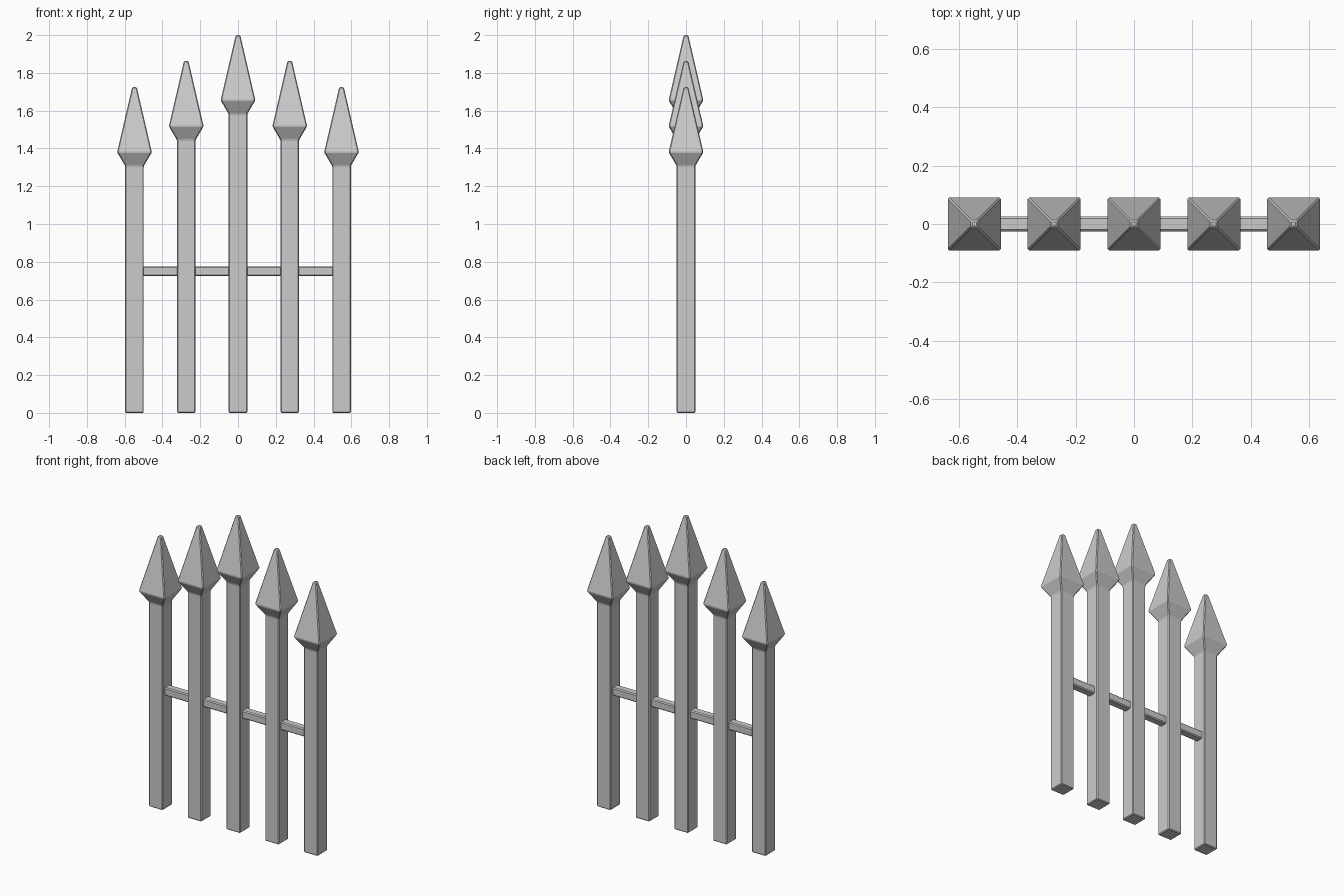
import bpy, bmesh

if "Cube" in bpy.data.objects:
    bpy.data.objects.remove(bpy.data.objects["Cube"])


def finish(bm, name, width):
    bmesh.ops.recalc_face_normals(bm, faces=bm.faces[:])
    me = bpy.data.meshes.new(name)
    bm.to_mesh(me)
    bm.free()
    ob = bpy.data.objects.new(name, me)
    bpy.context.collection.objects.link(ob)
    # Narrow chamfer on every edge
    mod = ob.modifiers.new("chamfer", 'BEVEL')
    mod.width = width
    mod.segments = 1
    mod.limit_method = 'ANGLE'
    mod.angle_limit = 0.2
    return ob


def square_loft(name, x, profile, width=0.005):
    """Stack of square rings given as (half width, z)."""
    bm = bmesh.new()
    rings = [[bm.verts.new((x + sx * r, sy * r, z))
              for sx, sy in ((-1, -1), (1, -1), (1, 1), (-1, 1))]
             for r, z in profile]
    for a, b in zip(rings, rings[1:]):
        for i in range(4):
            j = (i + 1) % 4
            bm.faces.new((a[i], a[j], b[j], b[i]))
    bm.faces.new(rings[0][::-1])
    bm.faces.new(rings[-1])
    return finish(bm, name, width)


# Pickets: square post flaring into a spear head, tallest in the middle
for i in range(-2, 3):
    tip = 2.0 - 0.1375 * abs(i)
    square_loft("spear_picket", 0.274 * i,
                [(0.049, 0.0), (0.049, tip - 0.418),
                 (0.092, tip - 0.345), (0.012, tip)])

# Cross rail running through the pickets
bm = bmesh.new()
bmesh.ops.create_cube(bm, size=1.0)
for v in bm.verts:
    v.co = (v.co.x * 1.06, v.co.y * 0.05, v.co.z * 0.052 + 0.75)
finish(bm, "cross_rail", 0.006)
